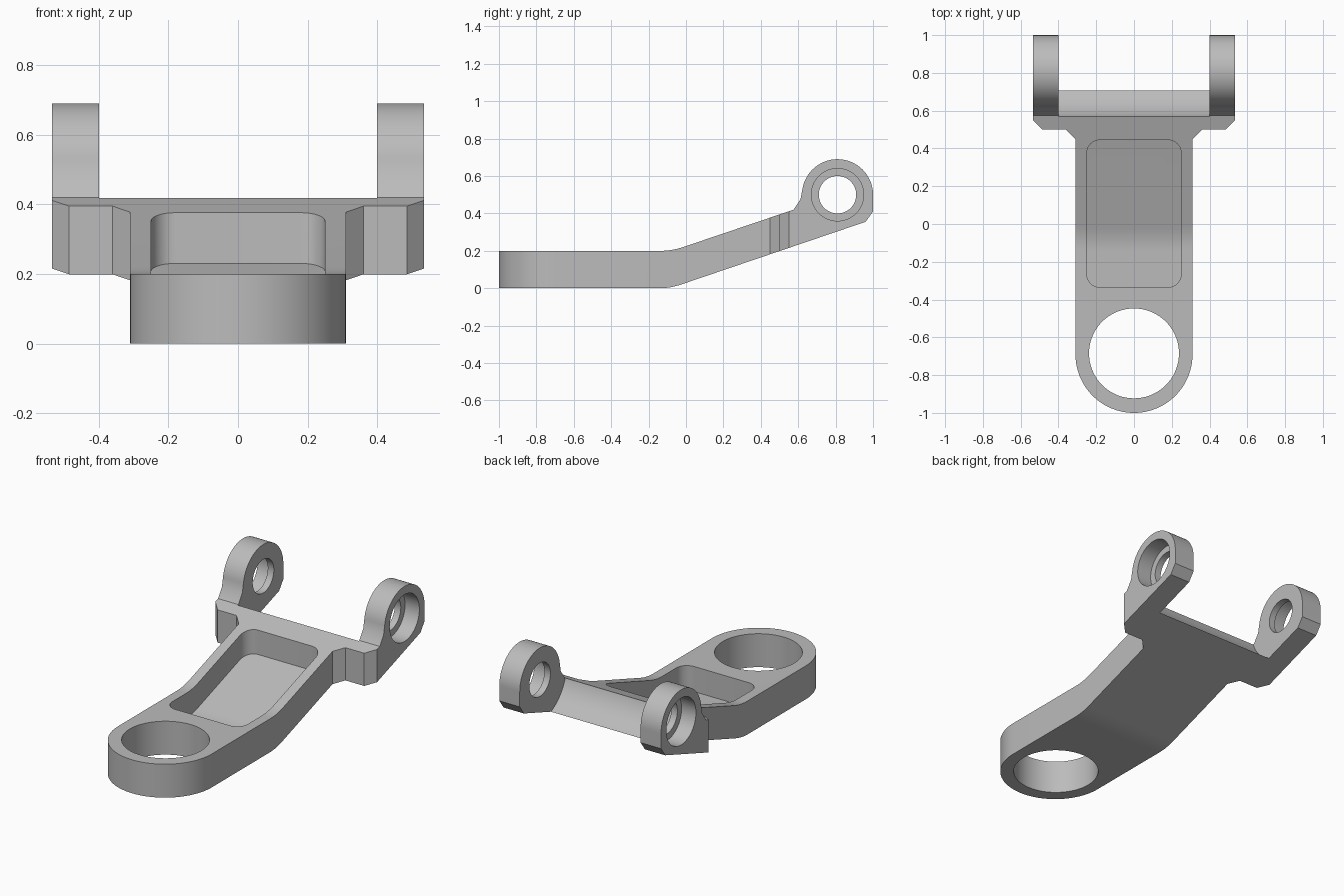
import bpy, bmesh
from math import sin, cos, radians
from mathutils import Vector

if "Cube" in bpy.data.objects:
    bpy.data.objects.remove(bpy.data.objects["Cube"], do_unlink=True)

SLOPE = 0.3385
EAR_Y, EAR_Z = 0.81, 0.5


def prism(name, points, axis, lo, hi):
    """Extrude a 2D outline: axis 'x' takes (y, z) points, axis 'z' takes (x, y)."""
    bm = bmesh.new()
    place = (lambda p: (lo, p[0], p[1])) if axis == "x" else (lambda p: (p[0], p[1], lo))
    face = bm.faces.new([bm.verts.new(place(p)) for p in points])
    top = bmesh.ops.extrude_face_region(bm, geom=[face])
    move = Vector((hi - lo, 0, 0)) if axis == "x" else Vector((0, 0, hi - lo))
    bmesh.ops.translate(bm, vec=move, verts=[v for v in top["geom"] if isinstance(v, bmesh.types.BMVert)])
    bmesh.ops.recalc_face_normals(bm, faces=bm.faces)
    mesh = bpy.data.meshes.new(name)
    bm.to_mesh(mesh)
    bm.free()
    obj = bpy.data.objects.new(name, mesh)
    bpy.context.collection.objects.link(obj)
    return obj


def arc(cx, cy, r, start, end, steps=32):
    angles = [radians(start + (end - start) * i / steps) for i in range(steps + 1)]
    return [(cx + r * cos(a), cy + r * sin(a)) for a in angles]


def circle(cx, cy, r):
    return arc(cx, cy, r, 0, 360, 72)[:-1]


def bend(y, z, reach, steps=8):
    """Soft curve from the level run into the rising run."""
    pts = []
    for i in range(steps + 1):
        t = i / steps
        pts.append((y + reach * (2 * t - 1), z + SLOPE * reach * t * t))
    return pts


def combine(target, tool, operation):
    """Apply a boolean and discard the tool."""
    mod = target.modifiers.new("shape", "BOOLEAN")
    mod.object, mod.operation, mod.solver = tool, operation, "EXACT"
    bpy.context.view_layer.update()
    graph = bpy.context.evaluated_depsgraph_get()
    mesh = bpy.data.meshes.new_from_object(target.evaluated_get(graph))
    target.modifiers.clear()
    target.data = mesh
    bpy.data.objects.remove(tool, do_unlink=True)


# Side profile: level ring end, rising arm, rounded ear
side = [(-1.1, 0)] + bend(-0.085, 0, 0.06)
side += [(0.96, 0.355), (1.0, 0.41)]
side += arc(EAR_Y, EAR_Z, 0.19, 0, 172, 48)
side += [(0.612, 0.475), (0.575, 0.42)]
side += bend(-0.075, 0.2, 0.06)[::-1] + [(-1.1, 0.2)]
arm = prism("bracket_arm", side, "x", -0.535, 0.535)

# Plan outline: round nose, straight sides, chamfered wings
half = [(0.31, 0.45), (0.36, 0.5), (0.485, 0.5), (0.535, 0.55), (0.56, 0.55), (0.56, 1.1)]
plan = arc(0, -0.69, 0.31, 180, 360, 48) + half + [(-x, y) for x, y in reversed(half)]
combine(arm, prism("plan", plan, "z", -0.2, 1), "INTERSECT")

# Round clearance between the two ears
combine(arm, prism("clearance", circle(EAR_Y, EAR_Z, 0.254), "x", -0.4, 0.4), "DIFFERENCE")

# Large hole in the ring end
combine(arm, prism("ring_hole", circle(0, -0.685, 0.238), "z", -0.2, 0.6), "DIFFERENCE")

# Rounded pocket whose floor follows the bend
r, w, front, back = 0.07, 0.25, -0.335, 0.445
corners = [(w - r, back - r, 0), (r - w, back - r, 90), (r - w, front + r, 180), (w - r, front + r, 270)]
outline = [p for x, y, a in corners for p in arc(x, y, r, a, a + 90, 10)]
pocket = prism("pocket", outline, "z", -0.1, 0.8)
floor = [(-0.6, 0.05)] + bend(-0.085, 0.05, 0.06) + [(0.6, 0.08 + 0.6 * SLOPE), (0.6, 0.7), (-0.6, 0.7)]
combine(pocket, prism("floor", floor, "x", -0.4, 0.4), "INTERSECT")
combine(arm, pocket, "DIFFERENCE")

# Ear bores, stepped wider on the outer sides
combine(arm, prism("bore", circle(EAR_Y, EAR_Z, 0.1), "x", -0.7, 0.7), "DIFFERENCE")
for s in (-1, 1):
    step = prism("counterbore", circle(EAR_Y, EAR_Z, 0.14), "x", *sorted((s * 0.44, s * 0.7)))
    combine(arm, step, "DIFFERENCE")

# Plain grey finish
grey = bpy.data.materials.new("plain grey")
grey.use_nodes = True
colour = (0.5, 0.5, 0.5, 1)
grey.diffuse_color = colour
grey.node_tree.nodes["Principled BSDF"].inputs["Base Color"].default_value = colour
arm.data.materials.clear()
arm.data.materials.append(grey)
for poly in arm.data.polygons:
    poly.material_index = 0

bpy.ops.object.select_all(action="DESELECT")
arm.select_set(True)
bpy.context.view_layer.objects.active = arm
bpy.ops.object.shade_smooth_by_angle(angle=radians(25))
